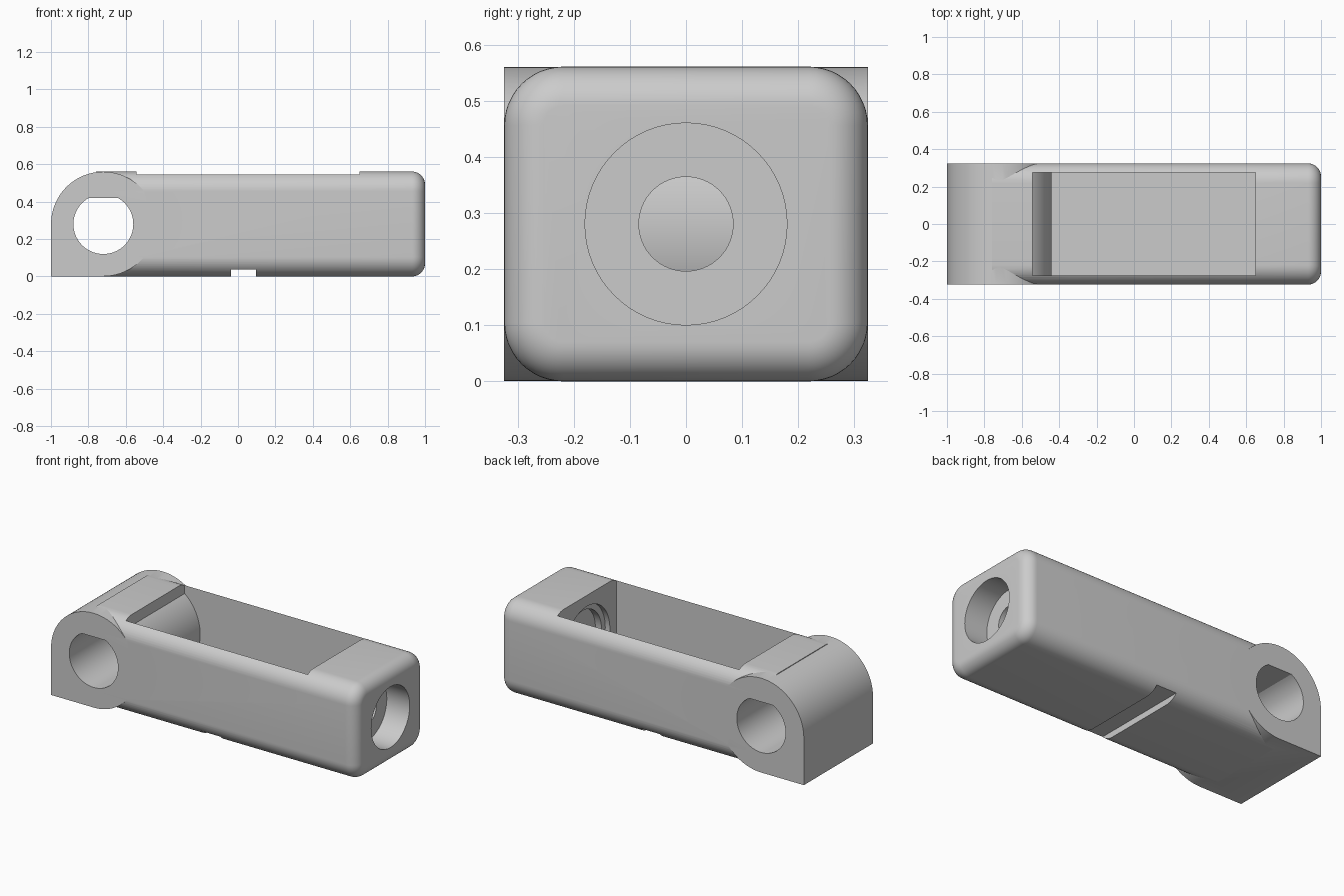
import bpy, bmesh, math

default = bpy.data.objects.get("Cube")
if default:
    bpy.data.objects.remove(default, do_unlink=True)

grey = bpy.data.materials.new("plain grey")
grey.use_nodes = True
grey.diffuse_color = (0.6, 0.6, 0.6, 1)
grey.node_tree.nodes["Principled BSDF"].inputs["Base Color"].default_value = (0.6, 0.6, 0.6, 1)

HALF_W, HEIGHT = 0.324, 0.561
PIN_X, MID_Z = -0.72, 0.2805


def skin(name, loops):
    """Solid through a stack of closed loops, capped at both ends."""
    bm = bmesh.new()
    rings = [[bm.verts.new(p) for p in loop] for loop in loops]
    n = len(rings[0])
    for a, b in zip(rings, rings[1:]):
        for i in range(n):
            j = (i + 1) % n
            bm.faces.new((a[i], a[j], b[j], b[i]))
    bm.faces.new(rings[0])
    bm.faces.new(rings[-1])
    bmesh.ops.recalc_face_normals(bm, faces=bm.faces)
    mesh = bpy.data.meshes.new(name)
    bm.to_mesh(mesh)
    bm.free()
    mesh.materials.append(grey)
    obj = bpy.data.objects.new(name, mesh)
    bpy.context.collection.objects.link(obj)
    return obj


def arc(cx, cy, r, start, end, steps):
    angles = [math.radians(start + (end - start) * i / steps) for i in range(steps + 1)]
    return [(cx + r * math.cos(a), cy + r * math.sin(a)) for a in angles]


def along_y(name, outline, half):
    return skin(name, [[(x, y, z) for x, z in outline] for y in (-half, half)])


def bore(name, r, x0, x1):
    ring = arc(0, MID_Z, r, 0, 360, 64)[:-1]
    return skin(name, [[(x, y, z) for y, z in ring] for x in (x0, x1)])


def block(name, x0, x1, half, z0, z1):
    return along_y(name, [(x0, z0), (x1, z0), (x1, z1), (x0, z1)], half)


def combine(obj, other, operation):
    mod = obj.modifiers.new(operation.title(), "BOOLEAN")
    mod.operation, mod.object, mod.solver = operation, other, "EXACT"
    bpy.context.view_layer.objects.active = obj
    bpy.ops.object.modifier_apply(modifier=mod.name)
    bpy.data.objects.remove(other, do_unlink=True)


def body_ring(x, inset):
    """Rounded rectangle cross-section of the bar."""
    r = 0.105
    dy, dz = HALF_W - r, HEIGHT / 2 - r
    pts = []
    for k, (sy, sz) in enumerate([(1, 1), (-1, 1), (-1, -1), (1, -1)]):
        pts += arc(sy * dy, MID_Z + sz * dz, r - inset, 90 * k, 90 * k + 90, 12)
    return [(x, y, z) for y, z in pts]


# Long bar with a rounded free end
fillet = 0.07
sections = [body_ring(-0.76, 0)]
for x, out in arc(1 - fillet, 0, fillet, 90, 0, 10):
    sections.append(body_ring(x, fillet - out))
body = skin("hinged_bar", sections)

# Underside slot, open pocket, and the stepped bore in the end wall
for cutter in (
    block("underside_slot", -0.037, 0.095, 0.5, -0.1, 0.036),
    block("pocket", -0.542, 0.65, 0.275, 0.06, 0.8),
    bore("outer_bore", 0.18, 0.85, 1.2),
    bore("inner_recess", 0.215, 0.5, 0.68),
    bore("inner_bore", 0.18, 0.6, 0.72),
    bore("through_hole", 0.084, 0.62, 0.95),
):
    combine(body, cutter, "DIFFERENCE")

# Pivot knuckle: round, with one square lower corner
knuckle = along_y("knuckle", [(-1, 0.001)] + arc(PIN_X, 0.2805, 0.2795, -90, 180, 72)[:-1]
                  + [(-1, 0.2805)], HALF_W)
combine(body, knuckle, "UNION")

# Pin hole with a flat on its upper side
flat = math.degrees(math.asin(0.14 / 0.16))
pin = along_y("pin_hole", arc(PIN_X, 0.28, 0.16, 180 - flat, 360 + flat, 64), 0.5)
combine(body, pin, "DIFFERENCE")

bpy.ops.object.select_all(action="DESELECT")
body.select_set(True)
bpy.context.view_layer.objects.active = body
bpy.ops.object.shade_smooth_by_angle(angle=math.radians(12))
